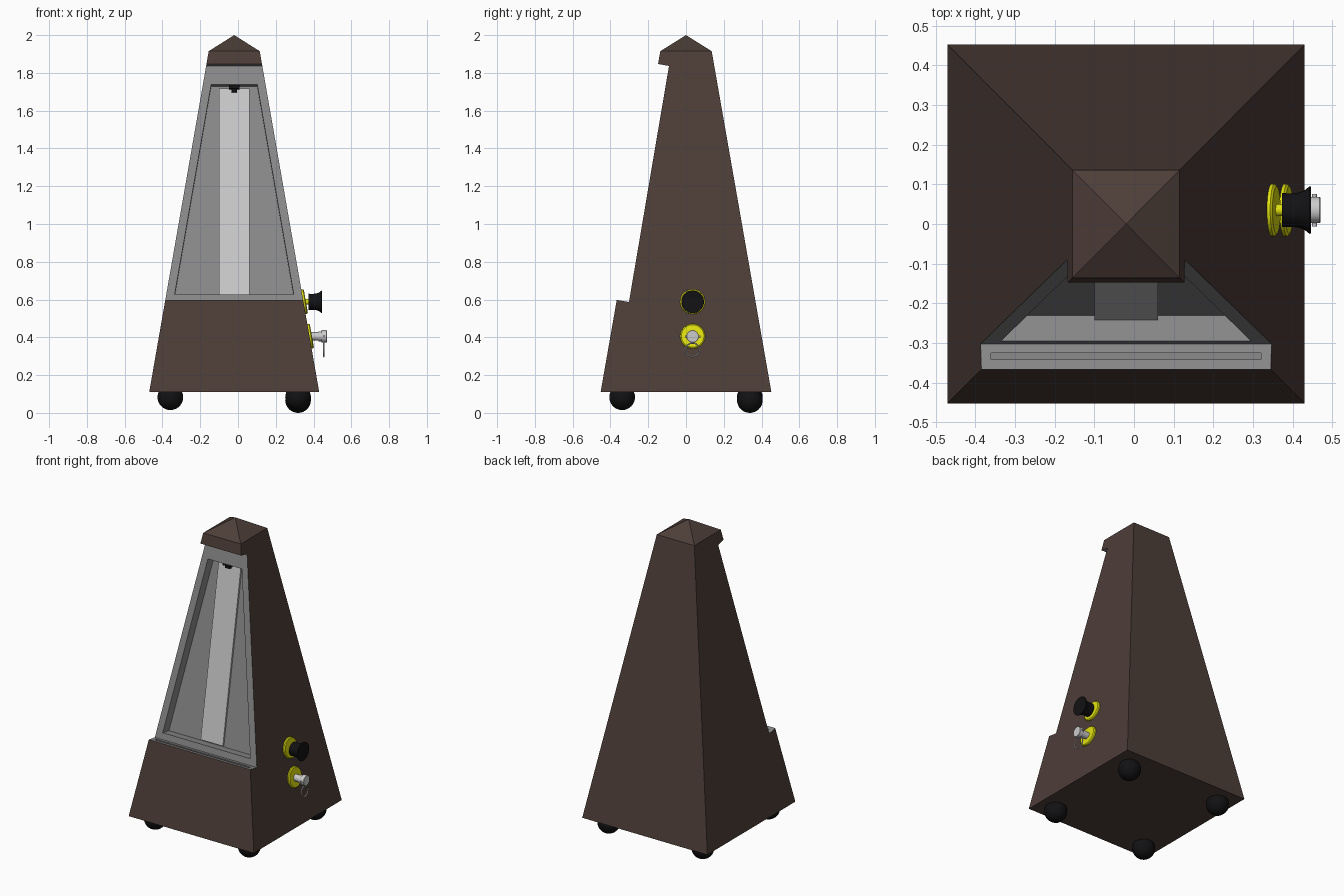
import bpy, bmesh, math
from mathutils import Vector, Matrix

if "Cube" in bpy.data.objects:
    bpy.data.objects.remove(bpy.data.objects["Cube"])

CX = -0.02                      # centre line of the case
TILT = math.atan(0.1745)        # slope of the case walls


def material(name, r, g, b):
    m = bpy.data.materials.new(name)
    m.diffuse_color = (r, g, b, 1)
    m.use_nodes = True
    m.node_tree.nodes["Principled BSDF"].inputs["Base Color"].default_value = m.diffuse_color
    return m


wood = material("dark_wood", 0.075, 0.048, 0.04)
grey = material("mid_grey", 0.26, 0.26, 0.26)
black = material("black", 0.006, 0.006, 0.007)
brass = material("yellow_brass", 0.75, 0.75, 0.005)


def finish(name, bm, mat=None, smooth=False):
    bmesh.ops.recalc_face_normals(bm, faces=bm.faces[:])
    me = bpy.data.meshes.new(name)
    bm.to_mesh(me)
    bm.free()
    ob = bpy.data.objects.new(name, me)
    bpy.context.collection.objects.link(ob)
    if mat:
        me.materials.append(mat)
    if smooth:
        bpy.ops.object.select_all(action='DESELECT')
        ob.select_set(True)
        bpy.context.view_layer.objects.active = ob
        bpy.ops.object.shade_smooth_by_angle(angle=math.radians(35))
    return ob


def loft(name, a, b, mat=None):
    """Closed solid between two loops with equal point counts."""
    bm = bmesh.new()
    va, vb = [bm.verts.new(p) for p in a], [bm.verts.new(p) for p in b]
    bm.faces.new(va)
    bm.faces.new(vb)
    for i in range(len(a)):
        j = (i + 1) % len(a)
        bm.faces.new((va[i], va[j], vb[j], vb[i]))
    return finish(name, bm, mat)


def lathe(name, profile, origin, mat=None, tilt=0):
    """Revolve (x, radius) points about the x axis, optionally tilted up."""
    bm = bmesh.new()
    vs = [bm.verts.new((x, 0, r)) for x, r in profile]
    es = [bm.edges.new(p) for p in zip(vs, vs[1:])]
    bmesh.ops.spin(bm, geom=vs + es, cent=(0, 0, 0), axis=(1, 0, 0),
                   angle=2 * math.pi, steps=32)
    bmesh.ops.remove_doubles(bm, verts=bm.verts[:], dist=1e-5)
    bm.transform(Matrix.Translation(origin) @ Matrix.Rotation(-tilt, 4, 'Y'))
    return finish(name, bm, mat, True)


def cut(target, cutter):
    mod = target.modifiers.new("cut", 'BOOLEAN')
    mod.operation, mod.solver, mod.object = 'DIFFERENCE', 'EXACT', cutter
    mod.material_mode = 'TRANSFER'
    bpy.context.view_layer.objects.active = target
    bpy.ops.object.modifier_apply(modifier=mod.name)
    bpy.data.objects.remove(cutter)


# Case: tapered box with a pyramid cap
bm = bmesh.new()
sq = [(-1, -1), (1, -1), (1, 1), (-1, 1)]
lo = [bm.verts.new((CX + .45 * x, .452 * y, .11)) for x, y in sq]
hi = [bm.verts.new((CX + .135 * x, .136 * y, 1.915)) for x, y in sq]
tip = bm.verts.new((CX, 0, 2))
bm.faces.new(lo)
for i in range(4):
    j = (i + 1) % 4
    bm.faces.new((lo[i], lo[j], hi[j], hi[i]))
    bm.faces.new((hi[i], hi[j], tip))
case = finish("case", bm, wood)

# Opening across the whole front, leaving a sloping face
prof = [(-.302, .587), (-.09, 1.837), (-.206, 1.857), (-.43, .609)]
cut(case, loft("opening_cutter", [(-.8, y, z) for y, z in prof],
               [(.8, y, z) for y, z in prof], grey))

# Recess in the sloping face
bottom, top = Vector((0, -.302, .587)), Vector((0, -.09, 1.837))
up = (top - bottom).normalized()
inward = Vector((0, up.z, -up.y))


def on_face(x, z, depth):
    return bottom + up * ((z - bottom.z) / up.z) + inward * depth + Vector((CX + x, 0, 0))


trap = [(-.315, .628), (.315, .628), (.122, 1.738), (-.122, 1.738)]
cut(case, loft("recess_cutter", [on_face(x, z, -.03) for x, z in trap],
               [on_face(x, z, .065) for x, z in trap], grey))

# Narrow slot in the ledge for the missing cover
slot = [(-.34, -.341), (.34, -.341), (.34, -.325), (-.34, -.325)]
cut(case, loft("slot_cutter", [(CX + x, y, .575) for x, y in slot],
               [(CX + x, y, .65) for x, y in slot], grey))

# Scale strip in the recess and the pendulum clip at its top
strip = [(-.08, .635), (.08, .635), (.08, 1.725), (-.08, 1.725)]
loft("scale_strip", [on_face(x, z, .053) for x, z in strip],
     [on_face(x, z, .067) for x, z in strip])
clip = [(-.028, 1.72), (.028, 1.72), (.028, 1.74), (-.028, 1.74)]
loft("pendulum_clip", [on_face(x, z, .02) for x, z in clip],
     [on_face(x, z, .055) for x, z in clip], black)
peg = [(-.015, 1.705), (.015, 1.705), (.015, 1.722), (-.015, 1.722)]
loft("pendulum_peg", [on_face(x, z, .03) for x, z in peg],
     [on_face(x, z, .055) for x, z in peg], black)

# Ball feet, one sitting slightly lower
for fx in (-1, 1):
    for fy in (-1, 1):
        z = .068 if (fx, fy) == (1, 1) else .083
        bm = bmesh.new()
        bmesh.ops.create_uvsphere(bm, u_segments=32, v_segments=16, radius=.068)
        bm.transform(Matrix.Translation((CX + .338 * fx, .338 * fy, z)))
        finish(("back" if fy > 0 else "front") + ("_right" if fx > 0 else "_left")
               + "_foot", bm, black, True)

# Round plates on the right wall
KY = .035
plate = [(-.008, 0), (-.008, .066), (.008, .066), (.013, .06), (.013, 0)]
for name, z in (("knob_plate", .588), ("key_plate", .405)):
    x = CX + .45 - .1745 * (z - .11)
    lathe(name, plate, (x, KY, z), brass, TILT)

# Winding knob with its shaft
lathe("knob_shaft", [(.33, 0), (.33, .015), (.38, .015), (.38, 0)], (0, KY, .588), brass)
lathe("winding_knob", [(.373, 0), (.373, .043), (.395, .042), (.415, .044), (.43, .05),
                       (.443, .06), (.446, .059), (.44, 0)], (0, KY, .588), black)

# Key with a stepped head, cross pin and hanging ring
lathe("key", [(.37, 0), (.37, .022), (.425, .022), (.425, .026), (.443, .026), (.443, .033),
              (.468, .033), (.47, .031), (.47, 0)], (0, KY, .405))
bm = bmesh.new()
bmesh.ops.create_cone(bm, cap_ends=True, segments=12, radius1=.006, radius2=.006, depth=.082)
bm.transform(Matrix.Translation((.455, KY, .405)) @ Matrix.Rotation(math.pi / 2, 4, 'X'))
finish("key_pin", bm, None, True)
bpy.ops.mesh.primitive_torus_add(location=(.455, KY, .334), rotation=(0, math.pi / 2, 0),
                                 major_radius=.036, minor_radius=.004,
                                 major_segments=32, minor_segments=8)
bpy.context.object.name = "key_ring"
bpy.ops.object.shade_smooth_by_angle()
